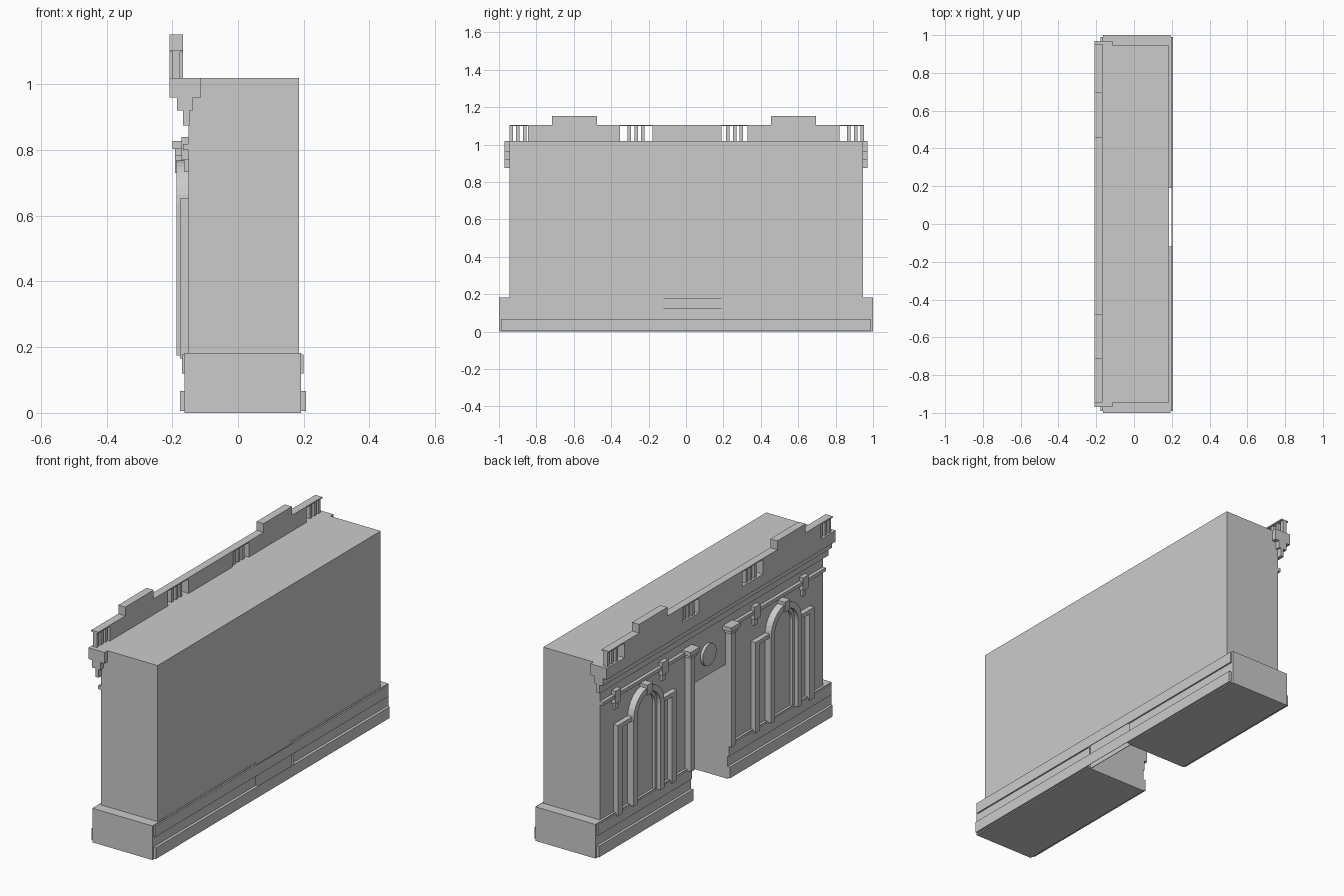
import bpy, bmesh, math

if "Cube" in bpy.data.objects:
    bpy.data.objects.remove(bpy.data.objects["Cube"])

DOOR = (-0.12, 0.19)          # doorway limits along y
WALL = -0.15                  # plane of the decorated wall (faces -x)
HALVES = ((-1, DOOR[0]), (DOOR[1], 1))


def finish(name, bm):
    bmesh.ops.recalc_face_normals(bm, faces=bm.faces)
    me = bpy.data.meshes.new(name)
    bm.to_mesh(me)
    bm.free()
    ob = bpy.data.objects.new(name, me)
    bpy.context.collection.objects.link(ob)
    return ob


def boxes(name, specs):
    """One object from boxes given as (x0, x1, y0, y1, z0, z1)."""
    bm = bmesh.new()
    for x0, x1, y0, y1, z0, z1 in specs:
        vs = bmesh.ops.create_cube(bm, size=1)["verts"]
        for v in vs:
            v.co = ((x0 + x1) / 2 + v.co.x * (x1 - x0),
                    (y0 + y1) / 2 + v.co.y * (y1 - y0),
                    (z0 + z1) / 2 + v.co.z * (z1 - z0))
    return finish(name, bm)


def arch(name, yc, outer, inner, spring, foot, x0, x1, n=16):
    """Upside-down U surround standing on the wall."""
    def path(r):
        pts = [(yc + r, foot)]
        pts += [(yc + r * math.cos(math.pi * i / n), spring + r * math.sin(math.pi * i / n))
                for i in range(n + 1)]
        return pts + [(yc - r, foot)]
    bm = bmesh.new()
    a = [bm.verts.new((x1, y, z)) for y, z in path(outer)]
    b = [bm.verts.new((x1, y, z)) for y, z in path(inner)]
    faces = [bm.faces.new((a[i], a[i + 1], b[i + 1], b[i])) for i in range(len(a) - 1)]
    ext = bmesh.ops.extrude_face_region(bm, geom=faces)["geom"]
    for v in ext:
        if isinstance(v, bmesh.types.BMVert):
            v.co.x = x0
    # close the wall side
    bm.verts.index_update()
    for i in range(len(a) - 1):
        if not bm.faces.get((a[i], a[i + 1], b[i + 1], b[i])):
            bm.faces.new((a[i], a[i + 1], b[i + 1], b[i]))
    return finish(name, bm)


# Main block with the doorway recess cut out, leaving a thin rear wall
body = boxes("main_block", [(WALL, 0.185, -0.945, 0.945, 0, 1.02)])
cutter = boxes("doorway_cutter", [(-0.4, 0.182, DOOR[0], DOOR[1], -0.1, 0.61)])
cutter.hide_render = True
cutter.hide_viewport = True
cut = body.modifiers.new("doorway", "BOOLEAN")
cut.operation = "DIFFERENCE"
cut.solver = "EXACT"
cut.object = cutter

# Plinth and its two bands, split by the doorway
boxes("plinth", [(-0.163, 0.192, a, b, 0, 0.183) for a, b in HALVES])
for name, x0, x1, z0, z1 in (("lower_band", -0.177, 0.207, 0.006, 0.066),
                             ("upper_band", -0.17, 0.2, 0.12, 0.178)):
    parts = [(x0, x1, max(a, -0.99), min(b, 0.99), z0, z1) for a, b in HALVES]
    parts.append((x1 - 0.002, x1, DOOR[0], DOOR[1], z0, z1))   # rear strip
    boxes(name, parts)

# Stepped cornice
boxes("cornice", [(-0.209, -0.113, -0.97, 0.97, 0.96, 1.02),
                  (-0.186, -0.137, -0.97, 0.97, 0.92, 0.96),
                  (-0.167, -0.148, -0.97, 0.97, 0.875, 0.92)])

# Parapet: solid panels, raised blocks, thin rail and balusters
PX = (-0.209, -0.167)
panels = [(-0.845, -0.353), (-0.18, 0.19), (0.33, 0.82)]
raised = [(-0.716, -0.476), (0.455, 0.695)]
boxes("parapet_panels", [(*PX, a, b, 1.02, 1.105) for a, b in panels])
boxes("parapet_raised_blocks", [(*PX, a, b, 1.105, 1.152) for a, b in raised])
gaps = [(-0.945, -0.845), (-0.353, -0.18), (0.19, 0.33), (0.82, 0.953)]
boxes("parapet_rail", [(*PX, a, b, 1.098, 1.105) for a, b in gaps])
bars = []
for a, b in gaps:
    if a < -0.9:
        centres = [a + 0.01 + 0.036 * i for i in range(3)]
    elif b > 0.9:
        centres = [b - 0.01 - 0.036 * i for i in range(3)]
    else:
        centres = [(a + b) / 2 + 0.036 * (i - 1) for i in range(3)]
    bars += [(-0.2, -0.176, c - 0.009, c + 0.009, 1.02, 1.098) for c in centres]
boxes("parapet_balusters", bars)

# Arched windows with flanking framed panels
for side, yc in (("left", 0.58), ("right", -0.585)):
    arch(f"window_surround_{side}", yc, 0.13, 0.098, 0.64, 0.175, -0.187, WALL)
    arch(f"window_inner_frame_{side}", yc, 0.098, 0.082, 0.64, 0.175, -0.165, WALL)
    boxes(f"window_keystone_{side}", [(-0.192, WALL, yc - 0.022, yc + 0.022, 0.73, 0.785)])
    frame = []
    for s in (-1, 1):
        ys = sorted((yc + s * 0.21, yc + s * 0.25))
        frame.append((-0.177, WALL, *ys, 0.165, 0.63))
        ys = sorted((yc + s * 0.13, yc + s * 0.25))
        frame.append((-0.177, WALL, *ys, 0.63, 0.652))
    boxes(f"window_side_frames_{side}", frame)

# Door pilasters with stepped capitals
for side, yc in (("left", 0.207), ("right", -0.137)):
    boxes(f"door_pilaster_{side}", [
        (-0.187, WALL, yc - 0.017, yc + 0.017, 0.175, 0.785),
        (-0.192, WALL, yc - 0.026, yc + 0.026, 0.785, 0.803),
        (-0.2, WALL, yc - 0.04, yc + 0.04, 0.803, 0.827)])

# Round medallion above the door
bm = bmesh.new()
bmesh.ops.create_cone(bm, cap_ends=True, segments=24, radius1=0.058, radius2=0.058, depth=0.02)
for v in bm.verts:
    v.co = (WALL - 0.005 + v.co.z, 0.035 + v.co.x, 0.725 + v.co.y)
finish("door_medallion", bm)

# String course and hanging brackets
boxes("string_course", [(-0.168, WALL, 0.25, 0.945, 0.8, 0.818),
                        (-0.168, WALL, -0.945, -0.18, 0.8, 0.818)])
brackets = []
for yc in (0.82, 0.42, -0.36, -0.77):
    brackets += [(-0.172, WALL, yc - 0.024, yc + 0.024, 0.77, 0.84),
                 (-0.164, WALL, yc - 0.014, yc + 0.014, 0.735, 0.77)]
boxes("brackets", brackets)
